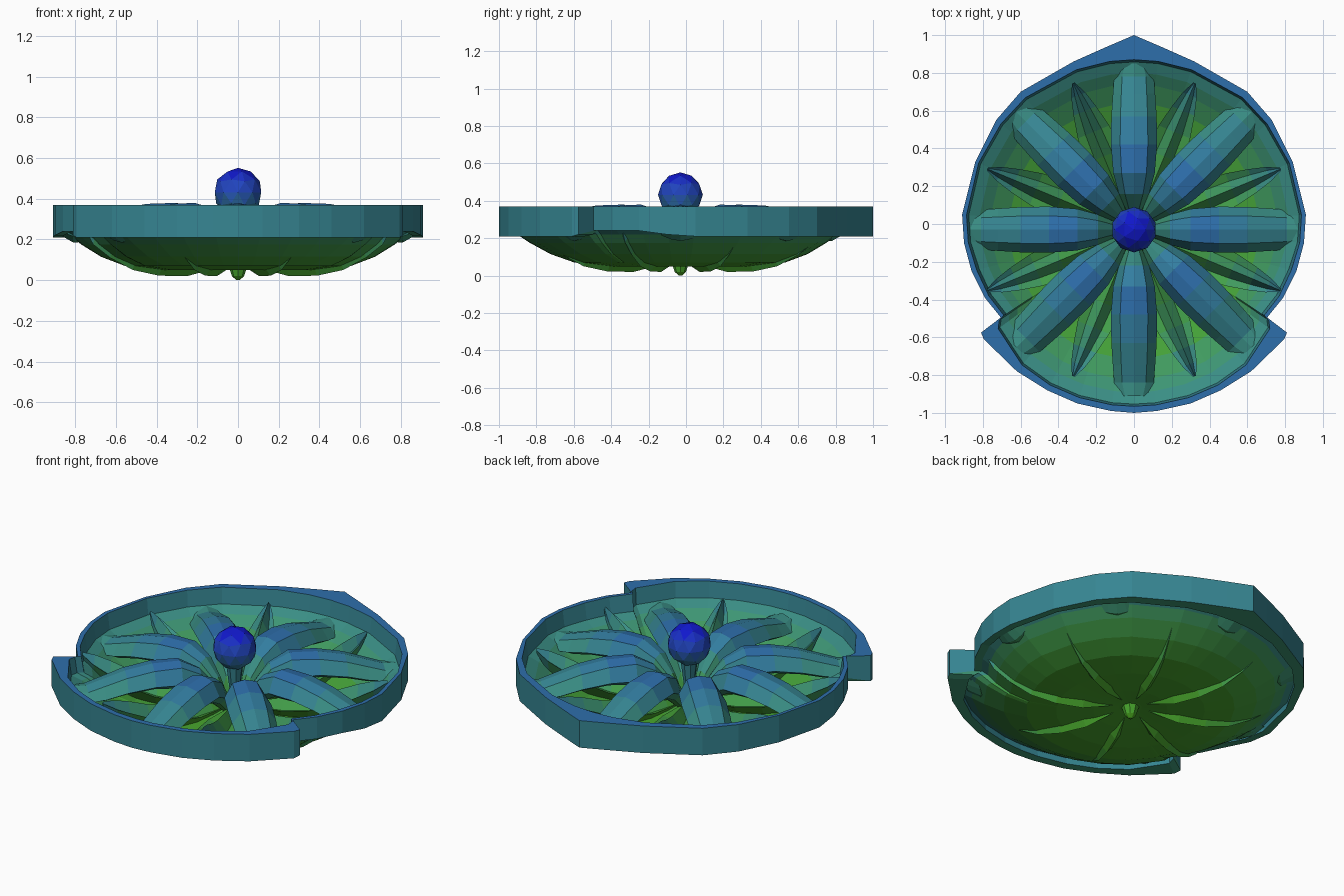
import bpy, bmesh
from math import sin, cos, atan2, hypot, radians
from mathutils import Matrix

if "Cube" in bpy.data.objects:
    bpy.data.objects.remove(bpy.data.objects["Cube"])

CY = -0.03  # the radial parts share a centre slightly off the origin

# Height gradient: green at the foot, teal at the rim, blue at the ball
STOPS = [(0.0, (75, 165, 30)), (0.12, (70, 160, 65)), (0.24, (62, 145, 125)),
         (0.36, (52, 120, 165)), (0.46, (38, 70, 190)), (0.56, (20, 20, 205))]
BANDS = []
for i in range(14):
    z = 0.02 + i * 0.04
    for (z0, c0), (z1, c1) in zip(STOPS, STOPS[1:]):
        if z0 <= z <= z1:
            t = (z - z0) / (z1 - z0)
            rgb = [((a + (b - a) * t) / 255) ** 2.2 for a, b in zip(c0, c1)]
    m = bpy.data.materials.new("height_tint_%d" % i)
    m.diffuse_color = (*rgb, 1)
    m.use_nodes = True
    m.node_tree.nodes["Principled BSDF"].inputs["Base Color"].default_value = m.diffuse_color
    BANDS.append(m)


def finish(name, bm, turn=0.0):
    bm.transform(Matrix.Translation((0, CY, 0)) @ Matrix.Rotation(turn, 4, 'Z'))
    bmesh.ops.recalc_face_normals(bm, faces=bm.faces)
    mesh = bpy.data.meshes.new(name)
    bm.to_mesh(mesh)
    bm.free()
    for m in BANDS:
        mesh.materials.append(m)
    for p in mesh.polygons:
        p.material_index = max(0, min(13, int(p.center.z / 0.04)))
    ob = bpy.data.objects.new(name, mesh)
    bpy.context.collection.objects.link(ob)
    return ob


def loft(name, rings, turn=0.0, caps=True, loop=False):
    """Skin a list of equal-length closed rings."""
    bm = bmesh.new()
    vs = [[bm.verts.new(p) for p in r] for r in rings]
    pairs = list(zip(vs, vs[1:])) + ([(vs[-1], vs[0])] if loop else [])
    for a, b in pairs:
        n = len(a)
        for i in range(n):
            bm.faces.new((a[i], a[(i + 1) % n], b[(i + 1) % n], b[i]))
    if caps:
        bm.faces.new(vs[0])
        bm.faces.new(vs[-1])
    return finish(name, bm, turn)


# Rim outline, right half from top tip to bottom: x, y, inner radius, underside z
HALF = [(0, 1.0, .90, .21), (.14, .94, .90, .21), (.32, .86, .90, .21),
        (.60, .70, .905, .21), (.73, .55, .90, .21), (.84, .33, .895, .21),
        (.91, .05, .89, .21), (.90, -.10, .88, .22), (.86, -.25, .86, .24),
        (.79, -.39, .845, .24), (.705, -.495, .825, .24), (.81, -.575, .86, .22),
        (.795, -.61, .89, .21), (.62, -.78, .93, .21), (.46, -.88, .935, .21),
        (.30, -.95, .935, .21), (.12, -.99, .935, .21), (0, -1.0, .935, .21)]
OUT = HALF + [(-x, y, r, z) for x, y, r, z in HALF[-2:0:-1]]
OUT = [(atan2(y - CY, x), hypot(x, y - CY), r, z) for x, y, r, z in OUT]


def polar(a, r, z):
    return (r * cos(a), r * sin(a), z)


loft("stepped_rim", [[polar(a, ro, .37) for a, ro, ri, z in OUT],
                     [polar(a, ro, z) for a, ro, ri, z in OUT],
                     [polar(a, ri - .02, z) for a, ro, ri, z in OUT],
                     [polar(a, ri, .37) for a, ro, ri, z in OUT]],
     caps=False, loop=True)

# Shallow dish, its edge following the inside of the rim
DISH = [(.06, .07), (.2, .055), (.4, .05), (.56, .07), (.68, .115), (.78, .175), (.84, .22)]
def dish_ring(r, z):
    return [polar(a, r * (1 + (ri / .9 - 1) * (r / .84) ** 3), z) for a, ro, ri, _ in OUT]
lip = [[polar(a, ri + .005, z) for a, ro, ri, _ in OUT] for z in (.26, .285)]
loft("dish", [dish_ring(r, z) for r, z in DISH] + lip +
     [dish_ring(r - .01, z + .025) for r, z in reversed(DISH)])

# Eight broad arched petals: r, half width, top z, bottom z
PETAL = [(.05, .02, .13, .07), (.11, .045, .23, .10), (.19, .08, .325, .17),
         (.30, .11, .38, .23), (.45, .122, .375, .24), (.60, .12, .345, .22),
         (.72, .112, .305, .19), (.81, .105, .275, .185), (.88, .08, .275, .225)]
# Eight narrow keeled leaves between them: r, half width, edge z, keel z
LEAF = [(.07, .015, .11, .075), (.15, .045, .12, .05), (.27, .085, .135, .02),
        (.42, .10, .16, .022), (.56, .09, .20, .05), (.68, .065, .25, .11),
        (.77, .04, .285, .175), (.84, .008, .315, .29)]
for k in range(8):
    rings = []
    for r, w, t, b in PETAL:
        s = (t - b) * .65
        rings.append([(r, 0, t), (r, w * .6, t - .015), (r, w, t - s), (r, w * .5, b + .01),
                      (r, 0, b), (r, -w * .5, b + .01), (r, -w, t - s), (r, -w * .6, t - .015)])
    loft("broad_petal_%d" % (k + 1), rings, radians(45 * k))

    rings = []
    for r, w, e, b in LEAF:
        d = (e - b) * .25
        rings.append([(r, 0, e + d), (r, w * .5, e - d), (r, w, e - d * .5),
                      (r, 0, b), (r, -w, e - d * .5), (r, -w * .5, e - d)])
    loft("narrow_leaf_%d" % (k + 1), rings, radians(45 * k + 22.5))

# Central stem with its small foot under the dish
STEM = [(.008, 0), (.03, .02), (.05, .08), (.03, .2), (.05, .36)]
loft("stem", [[polar(radians(45 * i), r, z) for i in range(8)] for r, z in STEM])

# Faceted ball
bm = bmesh.new()
bmesh.ops.create_icosphere(bm, subdivisions=2, radius=.12)
bmesh.ops.translate(bm, verts=bm.verts, vec=(0, 0, .432))
finish("centre_ball", bm)
